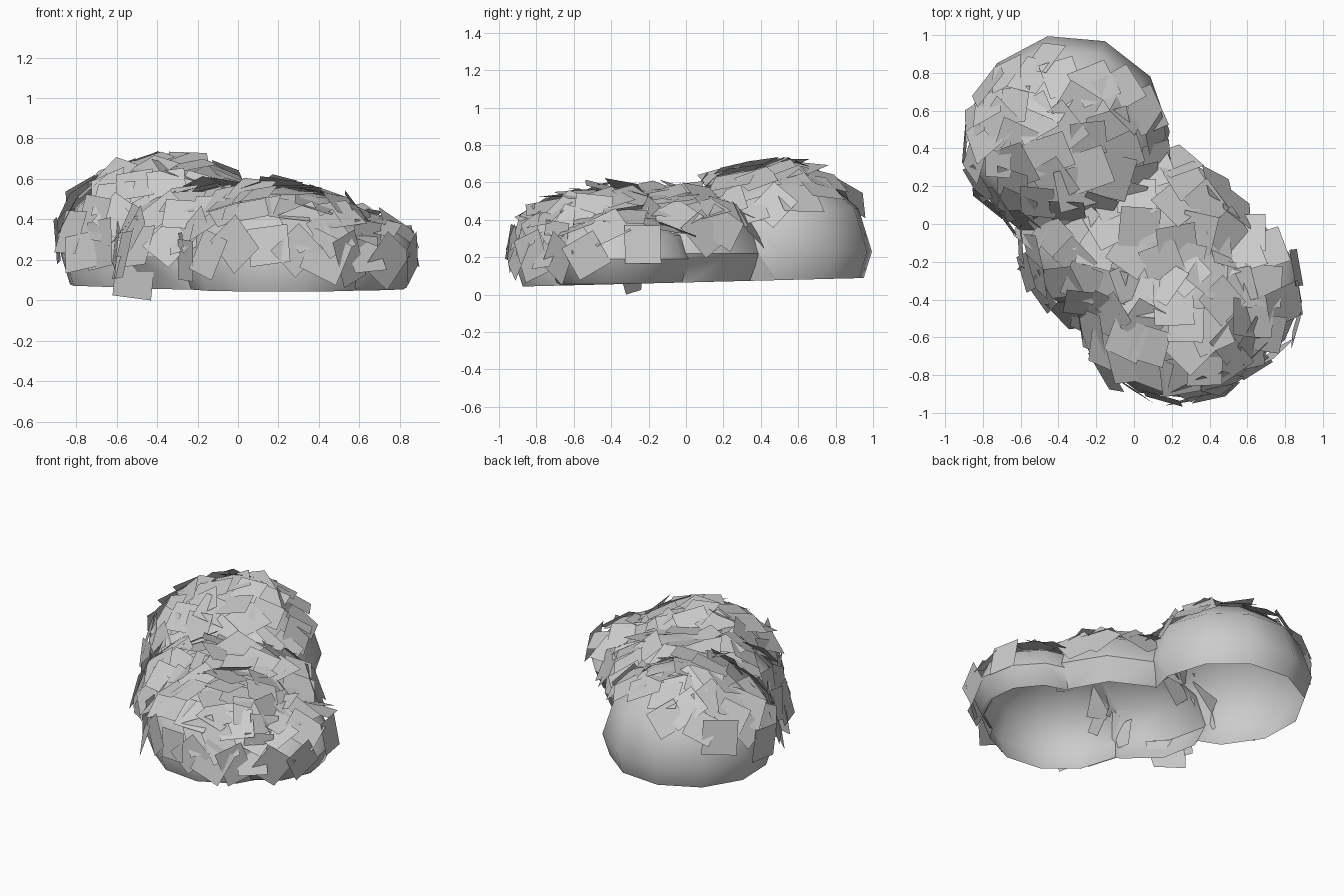
import bpy, bmesh, math, random
from mathutils import Vector, Matrix

if "Cube" in bpy.data.objects:
    bpy.data.objects.remove(bpy.data.objects["Cube"])

random.seed(5)

# name, centre, radii, leaf count, direction the leaves favour, spread limit
DOMES = [
    ("back", Vector((-0.35, 0.46, 0.23)), Vector((0.54, 0.545, 0.46)), 46, (-0.2, -0.4, 0.9), 0.36),
    ("middle", Vector((0.0, -0.08, 0.22)), Vector((0.6, 0.49, 0.34)), 36, (-0.1, -0.3, 0.9), 0.22),
    ("front", Vector((0.22, -0.45, 0.19)), Vector((0.5, 0.48, 0.37)), 36, (-0.15, -0.5, 0.85), 0.22),
    ("right", Vector((0.49, -0.36, 0.19)), Vector((0.4, 0.4, 0.25)), 13, (0.3, -0.4, 0.8), 0.2),
]


def link(name, bm):
    mesh = bpy.data.meshes.new(name)
    bm.to_mesh(mesh)
    bm.free()
    obj = bpy.data.objects.new(name, mesh)
    bpy.context.collection.objects.link(obj)
    return obj


# Low-poly ellipsoid for one mound
def make_dome(name, centre, radii, spin):
    bm = bmesh.new()
    bmesh.ops.create_uvsphere(bm, u_segments=11, v_segments=6, radius=1)
    bmesh.ops.rotate(bm, verts=bm.verts, matrix=Matrix.Rotation(spin, 3, 'Z'))
    for v in bm.verts:
        v.co = centre + v.co * radii
    return link(name, bm)


# Bush body: union of the mounds, cut off open at the bottom
parts = [make_dome("mound_" + d[0], d[1], d[2], 0.2 + 0.13 * i) for i, d in enumerate(DOMES)]
for other in parts[1:]:
    mod = parts[0].modifiers.new("union", 'BOOLEAN')
    mod.operation = 'UNION'
    mod.solver = 'EXACT'
    mod.object = other
graph = bpy.context.evaluated_depsgraph_get()
bm = bmesh.new()
bm.from_object(parts[0], graph)
for p in parts:
    bpy.data.objects.remove(p, do_unlink=True)
bmesh.ops.bisect_plane(bm, geom=bm.verts[:] + bm.edges[:] + bm.faces[:],
                       plane_co=(0, 0, 0.065), plane_no=(0, -0.025, 1), clear_inner=True)
body = link("bush_body", bm)
bpy.context.view_layer.objects.active = body
body.select_set(True)
bpy.ops.object.shade_smooth_by_angle(angle=math.radians(42))
body.select_set(False)


def inside_other(p, own):
    for i, d in enumerate(DOMES):
        e = p - d[1]
        if i != own and sum((e[k] / d[2][k]) ** 2 for k in range(3)) < 0.93:
            return True
    return False


# Square leaf cards lying on each mound, thinning out towards the back and rim
def make_leaves(index):
    name, c, r, count, favour, limit = DOMES[index]
    favour = Vector(favour).normalized()
    bm = bmesh.new()
    spots = []
    for attempt in range(20000):
        if len(spots) == count:
            break
        d = Vector([random.gauss(0, 1) for _ in range(3)]).normalized()
        n = Vector((d.x / r.x, d.y / r.y, d.z / r.z)).normalized()
        p = c + d * r
        if d.z < 0.0 or n.dot(favour) < limit or inside_other(p, index):
            continue
        if any((p - q).length < (0.12 if attempt < 4000 else 0.07) for q in spots):
            continue
        normal = (n + Vector([random.uniform(-0.3, 0.3) for _ in range(3)])).normalized()
        rot = normal.to_track_quat('Z', 'Y').to_matrix() @ Matrix.Rotation(
            random.uniform(0, math.pi), 3, 'Z')
        w, h = random.uniform(0.09, 0.11), random.uniform(0.09, 0.12)
        base = p + n * 0.01
        corners = [base + rot @ Vector((x * w, y * h, 0))
                   for x, y in ((-1, -1), (1, -1), (1, 1), (-1, 1))]
        if any(abs(q.x) > 0.92 or abs(q.y) > 1 or not 0.02 <= q.z <= 0.755 for q in corners):
            continue
        bm.faces.new([bm.verts.new(q) for q in corners])
        spots.append(p)
    # low hanging leaf that reaches the ground
    if name == "middle":
        bm.faces.new([bm.verts.new(q) for q in (
            (-0.43, -0.32, 0.0), (-0.62, -0.24, 0.025), (-0.6, -0.22, 0.22), (-0.41, -0.38, 0.2))])
    link("leaves_" + name, bm)


for i in range(len(DOMES)):
    make_leaves(i)
